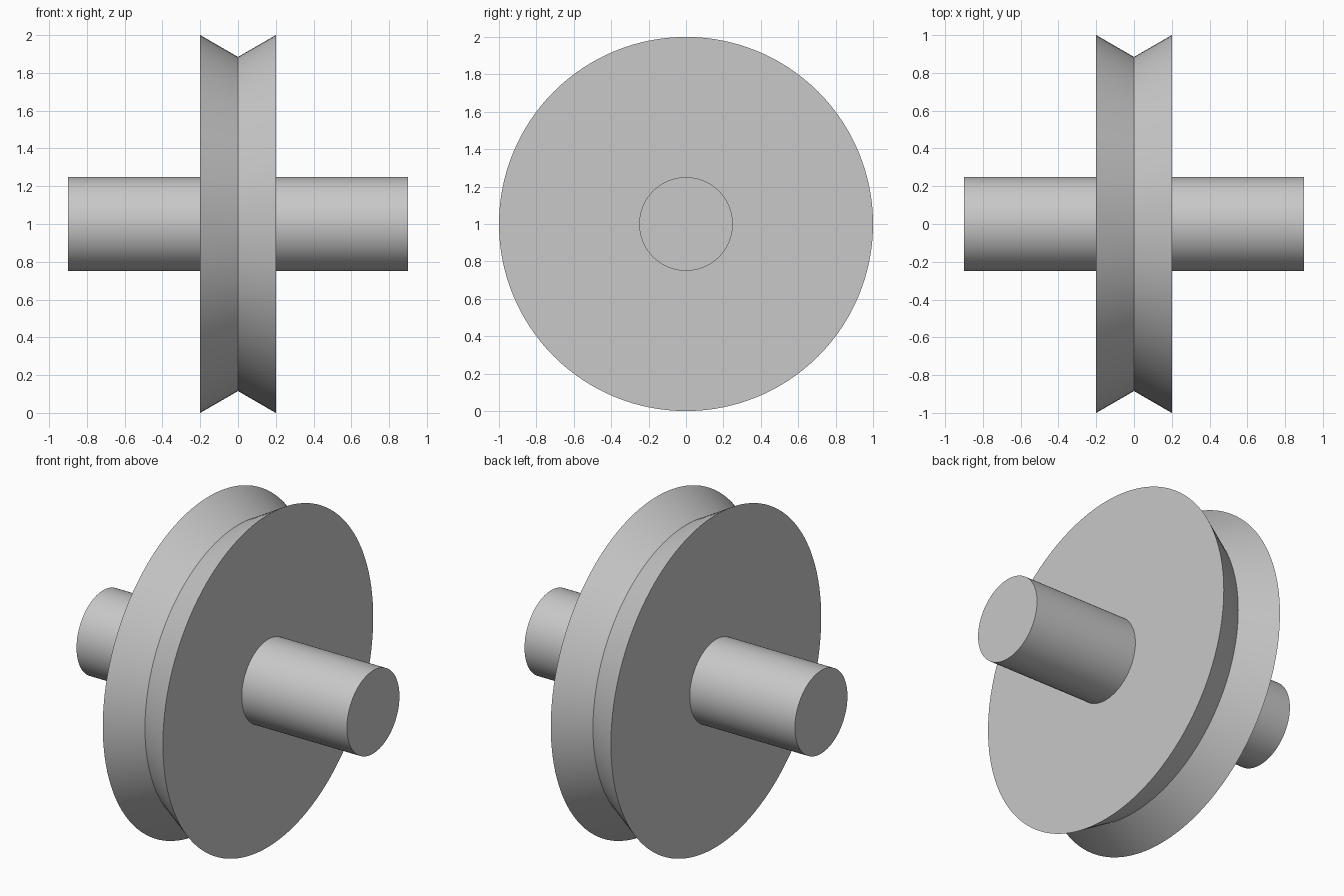
import bpy, bmesh, math
from mathutils import Matrix, Vector

cube = bpy.data.objects.get("Cube")
if cube:
    bpy.data.objects.remove(cube, do_unlink=True)

SEGMENTS = 128
GREY = (0.58, 0.58, 0.58, 1.0)

grey = bpy.data.materials.new("plain_grey")
grey.use_nodes = True
grey.diffuse_color = GREY
grey.node_tree.nodes["Principled BSDF"].inputs["Base Color"].default_value = GREY


def lathe(name, profile):
    """Turn a list of (x, radius) points about the x axis and cap both ends."""
    bm = bmesh.new()
    rings = []
    for x, radius in profile:
        ring = []
        for i in range(SEGMENTS):
            a = math.tau * i / SEGMENTS
            ring.append(bm.verts.new((x, radius * math.cos(a), radius * math.sin(a))))
        rings.append(ring)
    for r1, r2 in zip(rings, rings[1:]):
        for i in range(SEGMENTS):
            j = (i + 1) % SEGMENTS
            bm.faces.new((r1[i], r1[j], r2[j], r2[i]))
    bm.faces.new(rings[0])
    bm.faces.new(rings[-1])
    bmesh.ops.recalc_face_normals(bm, faces=bm.faces)
    mesh = bpy.data.meshes.new(name)
    bm.to_mesh(mesh)
    bm.free()
    mesh.materials.append(grey)
    obj = bpy.data.objects.new(name, mesh)
    bpy.context.collection.objects.link(obj)
    obj.location.z = 1.0
    bpy.ops.object.select_all(action="DESELECT")
    obj.select_set(True)
    bpy.context.view_layer.objects.active = obj
    bpy.ops.object.shade_smooth_by_angle(angle=math.radians(25))
    return obj


# Wheel with a V groove sloping thirty degrees from each rim
half_width = 0.2
groove = 1.0 - half_width * math.tan(math.radians(30))
lathe("grooved_wheel", [(-half_width, 1.0), (0, groove), (half_width, 1.0)])

# Axle stubs on both sides, each sunk slightly into the wheel
for side, name in ((1, "left_axle"), (-1, "right_axle")):
    lathe(name, [(side * 0.15, 0.25), (side * 0.9, 0.25)])
